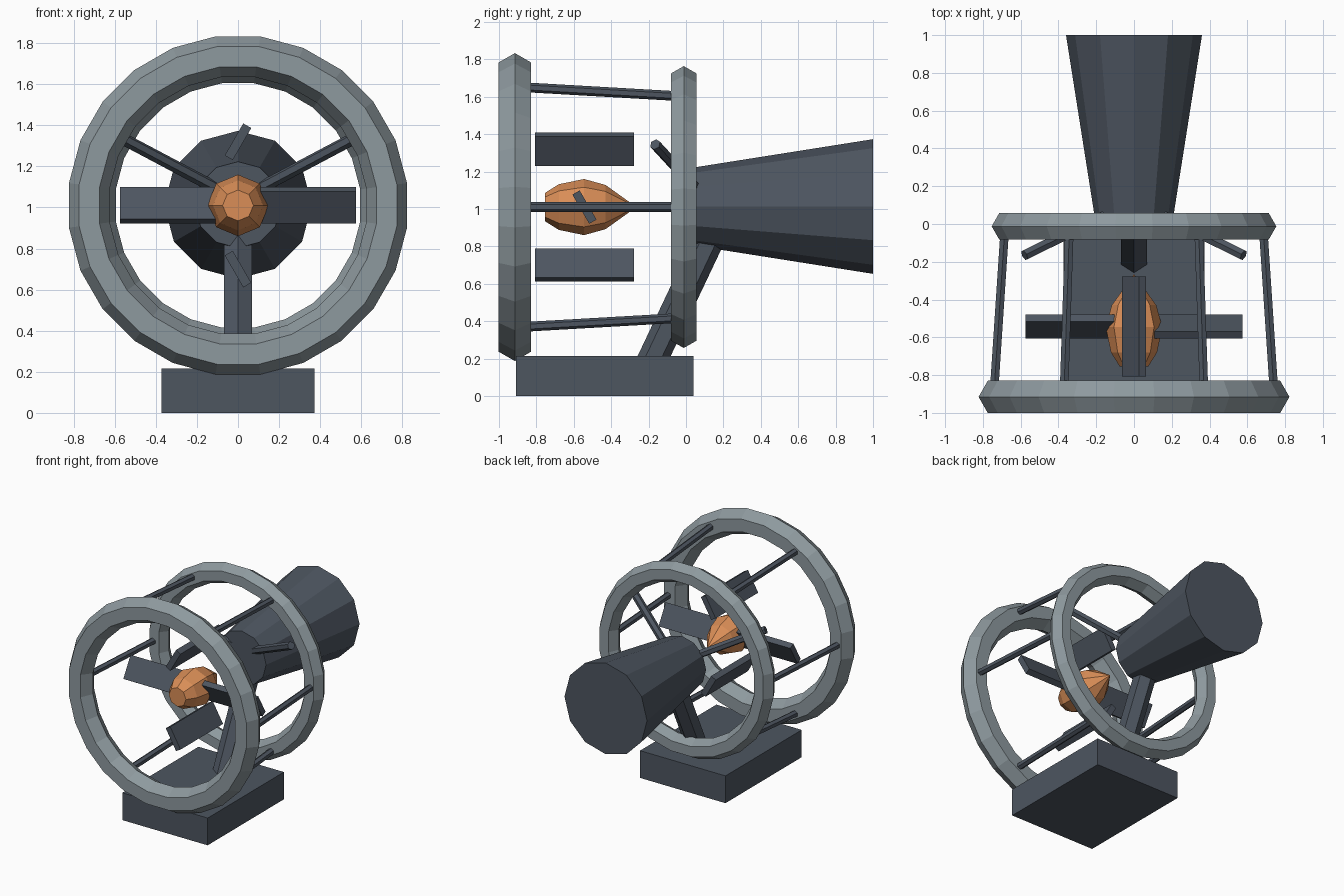
import bpy, bmesh, math
from mathutils import Vector

if "Cube" in bpy.data.objects:
    bpy.data.objects.remove(bpy.data.objects["Cube"])

HUB_Z = 1.01


def material(name, rgb):
    m = bpy.data.materials.new(name)
    m.diffuse_color = (*rgb, 1)
    m.use_nodes = True
    m.node_tree.nodes["Principled BSDF"].inputs["Base Color"].default_value = m.diffuse_color
    return m


DARK = material("dark slate", (0.075, 0.092, 0.118))
GREY = material("pale grey", (0.27, 0.32, 0.345))
ORANGE = material("copper orange", (0.70, 0.27, 0.095))


def finish(name, mat):
    ob = bpy.context.object
    ob.name = name
    ob.data.materials.append(mat)
    return ob


def box(name, centre, size, rot=(0, 0, 0)):
    bpy.ops.mesh.primitive_cube_add(size=1, location=centre, rotation=rot)
    bpy.context.object.scale = size
    return finish(name, DARK)


def rod(name, a, b, radius, sides=6):
    a, b = Vector(a), Vector(b)
    d = b - a
    bpy.ops.mesh.primitive_cylinder_add(vertices=sides, radius=radius, depth=d.length,
                                        location=(a + b) / 2)
    ob = finish(name, DARK)
    ob.rotation_euler = d.to_track_quat('Z', 'Y').to_euler()
    return ob


def ring(name, y, major, minor):
    bpy.ops.mesh.primitive_torus_add(major_segments=24, minor_segments=6,
                                     major_radius=major, minor_radius=minor,
                                     location=(0, y, HUB_Z),
                                     rotation=(math.pi / 2, math.radians(7.5), 0))
    return finish(name, GREY)


# Cage rings and the six rods joining them
ring("front_ring", -0.915, 0.73, 0.10)
ring("rear_ring", -0.012, 0.68, 0.08)
for i in range(6):
    c, s = math.cos(i * math.pi / 3), math.sin(i * math.pi / 3)
    rod("cage_rod", (0.743 * c, -0.915, HUB_Z + 0.743 * s),
        (0.683 * c, -0.012, HUB_Z + 0.683 * s), 0.026)

# Base block
box("base", (0, -0.435, 0.1075), (0.745, 0.95, 0.215))

# Flaring rear housing
bpy.ops.mesh.primitive_cone_add(vertices=12, radius1=0.36, radius2=0.21, depth=0.95,
                                location=(0, 0.525, HUB_Z + 0.003),
                                rotation=(math.pi / 2, 0, 0))
finish("rear_housing", DARK)

# Post from base to housing, with two upper stays
rod("post", (0, -0.217, 0.115), (0, 0.155, 0.90), 0.08)
for side in (-1, 1):
    rod("upper_stay", (side * 0.08, 0.08, 1.08), (side * 0.58, -0.165, 1.345), 0.03)

# Rotor blades: side pair runs along x, upper and lower pair along y
TILT = math.radians(30)
for side in (-1, 1):
    box("side_blade", (side * 0.31, -0.543, HUB_Z), (0.53, 0.045, 0.18), (side * TILT, 0, 0))
    box("vertical_blade", (0, -0.543, HUB_Z + side * 0.31), (0.045, 0.53, 0.18),
        (0, side * TILT, 0))

# Blunt-nosed hub with a pointed tail
profile = [(-0.755, 0.075), (-0.68, 0.122), (-0.545, 0.15), (-0.43, 0.118), (-0.265, 0)]
SIDES = 8
bm = bmesh.new()
loops = []
for y, r in profile[:-1]:
    loops.append([bm.verts.new((r * math.sin(2 * math.pi * k / SIDES), y,
                                HUB_Z + r * math.cos(2 * math.pi * k / SIDES)))
                  for k in range(SIDES)])
tip = bm.verts.new((0, profile[-1][0], HUB_Z))
bm.faces.new(loops[0])
for k in range(SIDES):
    n = (k + 1) % SIDES
    for p, q in zip(loops, loops[1:]):
        bm.faces.new((p[k], p[n], q[n], q[k]))
    bm.faces.new((loops[-1][k], loops[-1][n], tip))
bmesh.ops.recalc_face_normals(bm, faces=bm.faces)
mesh = bpy.data.meshes.new("hub")
bm.to_mesh(mesh)
bm.free()
hub = bpy.data.objects.new("hub", mesh)
bpy.context.collection.objects.link(hub)
mesh.materials.append(ORANGE)
